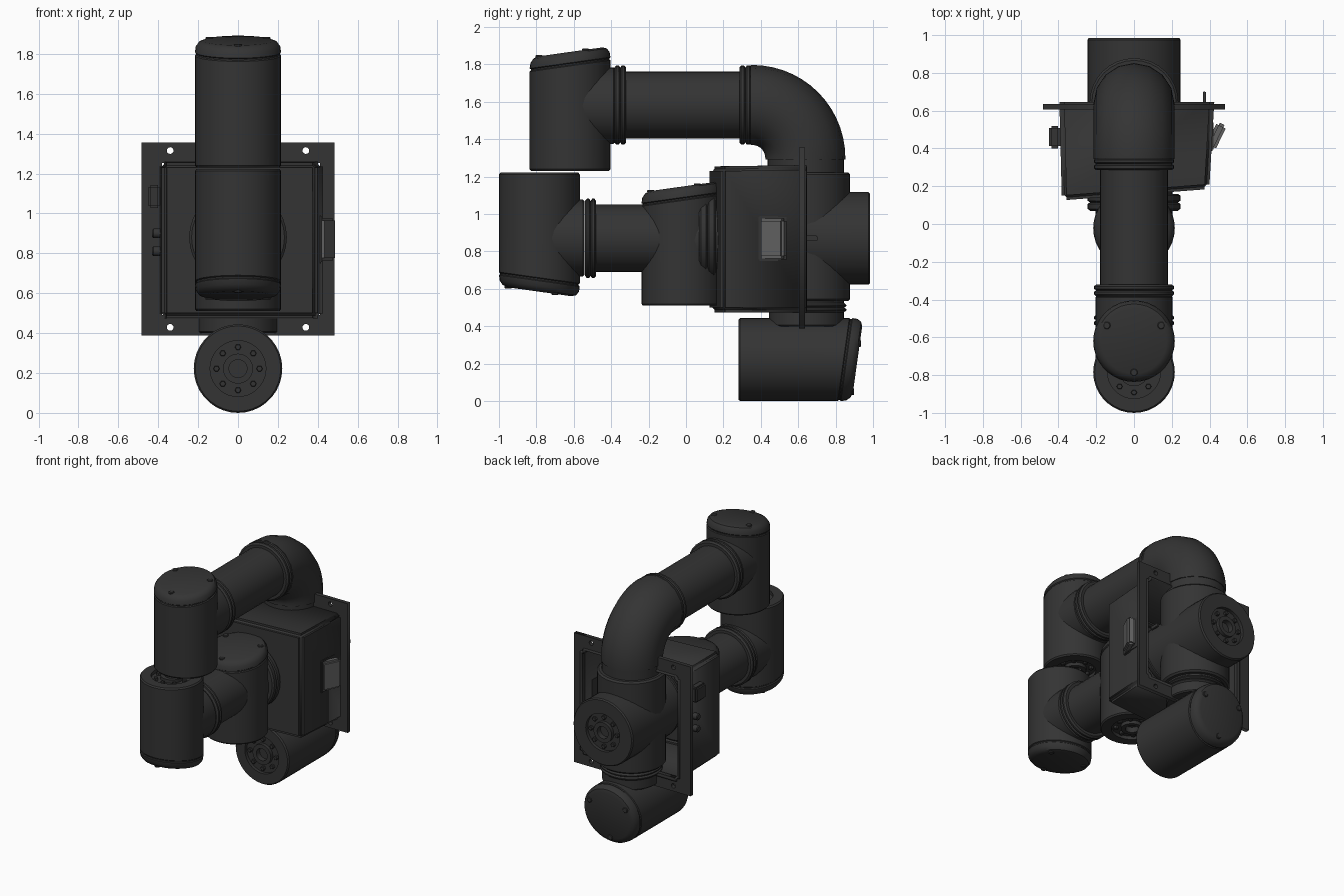
import bpy, bmesh, math
from mathutils import Vector, Matrix

if "Cube" in bpy.data.objects:
    bpy.data.objects.remove(bpy.data.objects["Cube"])

X, Y, Z = Vector((1, 0, 0)), Vector((0, 1, 0)), Vector((0, 0, 1))


def material(name, value):
    m = bpy.data.materials.new(name)
    m.use_nodes = True
    color = (value, value, value, 1)
    m.diffuse_color = color
    bsdf = m.node_tree.nodes["Principled BSDF"]
    bsdf.inputs["Base Color"].default_value = color
    bsdf.inputs["Roughness"].default_value = 0.7
    return m


CHARCOAL = material("charcoal", 0.034)
GREY = material("plug grey", 0.12)


def smooth(obj, angle=35):
    bpy.ops.object.select_all(action='DESELECT')
    obj.select_set(True)
    bpy.context.view_layer.objects.active = obj
    bpy.ops.object.shade_smooth_by_angle(angle=math.radians(angle))


def finish(name, bm, mat=CHARCOAL):
    bmesh.ops.recalc_face_normals(bm, faces=bm.faces)
    mesh = bpy.data.meshes.new(name)
    bm.to_mesh(mesh)
    bm.free()
    mesh.materials.append(mat)
    obj = bpy.data.objects.new(name, mesh)
    bpy.context.collection.objects.link(obj)
    smooth(obj)
    return obj


def lathe(name, base, axis, profile, slant=None, n=32):
    """Turn (radius, height, slope) points about an axis; slope tilts that ring."""
    base = Vector(base)
    u = slant or (X if abs(axis.x) < 0.5 else Y)
    v = axis.cross(u)
    bm = bmesh.new()
    rings = []
    for r, h, s in profile:
        ring = []
        for i in range(n):
            a = math.tau * i / n
            rim = u * math.cos(a) * r + v * math.sin(a) * r
            ring.append(bm.verts.new(base + rim + axis * (h + s * r * math.cos(a))))
        rings.append(ring)
    for low, high in zip(rings, rings[1:]):
        for i in range(n):
            j = (i + 1) % n
            bm.faces.new((low[i], low[j], high[j], high[i]))
    bm.faces.new(rings[0])
    bm.faces.new(rings[-1])
    return finish(name, bm)


def tube(name, base, axis, radius, length, edge=0.008, n=32):
    return lathe(name, base, axis, [(radius - edge, 0, 0), (radius, edge, 0),
                 (radius, length - edge, 0), (radius - edge, length, 0)], n=n)


def collar(name, base, axis, radius, length):
    """Clamp ring with a groove round its middle."""
    g, m = radius - 0.012, length / 2
    lathe(name, base, axis, [(g, 0, 0), (radius, 0.01, 0), (radius, m - 0.008, 0),
          (g, m, 0), (radius, m + 0.008, 0), (radius, length - 0.01, 0), (g, length, 0)])


def joint(name, base, axis, branch, radius=0.216, length=0.637, branch_length=0.24):
    """Motor housing: recessed bolt face, slanted rounded lid, side branch."""
    base, s = Vector(base), 0.14
    top = length
    lathe(name + "_housing", base, axis, [
        (0.045, 0.04, 0), (0.045, 0, 0), (0.075, 0, 0), (0.075, 0.025, 0),
        (0.14, 0.025, 0), (0.14, 0, 0), (radius - 0.008, 0, 0), (radius, 0.01, 0),
        (radius, top - 0.075, s), (radius - 0.006, top - 0.07, s),
        (radius - 0.006, top - 0.063, s), (radius, top - 0.058, s),
        (radius * 0.98, top - 0.03, s), (radius * 0.91, top - 0.009, s),
        (radius * 0.8, top, s)], slant=branch, n=36)
    side = axis.cross(branch)
    # bolts in the recess
    for i in range(8):
        a = math.tau * i / 8
        spot = base + (branch * math.cos(a) + side * math.sin(a)) * 0.108
        tube(f"{name}_bolt_{i + 1}", spot + axis * 0.005, axis, 0.016, 0.03, 0.003, 6)
    # lid screws
    for i in range(3):
        a = math.tau * i / 3 + math.pi
        rim = (branch * math.cos(a) + side * math.sin(a)) * radius * 0.77
        lift = length + s * rim.dot(branch) - 0.01
        tube(f"{name}_lid_screw_{i + 1}", base + rim + axis * lift, axis, 0.02, 0.016, 0.004, 10)
    if branch_length:
        tube(name + "_branch", base + axis * 0.35, branch, 0.205, branch_length)


def box(name, center, size, mat=CHARCOAL, bevel=0.01, turn=0):
    bm = bmesh.new()
    bmesh.ops.create_cube(bm, size=1, matrix=Matrix.Translation(center)
                          @ Matrix.Rotation(turn, 4, 'Z') @ Matrix.Diagonal((*size, 1)))
    bmesh.ops.bevel(bm, geom=bm.edges[:], offset=bevel, segments=2, affect='EDGES')
    return finish(name, bm, mat)


def curve(name, splines, **settings):
    """Curve of poly splines turned into a mesh."""
    data = bpy.data.curves.new(name, 'CURVE')
    for key, value in settings.items():
        setattr(data, key, value)
    for points, cyclic in splines:
        sp = data.splines.new('POLY')
        sp.points.add(len(points) - 1)
        for p, co in zip(sp.points, points):
            p.co = (*co, 1)
        sp.use_cyclic_u = cyclic
    data.materials.append(CHARCOAL)
    obj = bpy.data.objects.new(name, data)
    bpy.context.collection.objects.link(obj)
    bpy.ops.object.select_all(action='DESELECT')
    obj.select_set(True)
    bpy.context.view_layer.objects.active = obj
    bpy.ops.object.convert(target='MESH')
    obj = bpy.context.view_layer.objects.active
    obj.name = name
    return obj


# Motor joints
joint("upper_wrist", (0, -0.62, 1.23), Z, Y)
joint("front_wrist", (0, -0.784, 1.222), -Z, Y)
joint("middle_joint", (0, -0.022, 0.51), Z, Y, branch_length=0.2)
joint("lower_joint", (0, 0.28, 0.222), Y, Z, radius=0.222, branch_length=0)
joint("shoulder", (0, 0.985, 0.87), -Y, Z, radius=0.247, branch_length=0)

# Upper arm and its clamp rings
tube("upper_arm", (0, -0.35, 1.583), Y, 0.18, 0.67)
collar("upper_arm_front_ring", (0, -0.383, 1.583), Y, 0.212, 0.063)
collar("upper_arm_rear_ring", (0, 0.285, 1.583), Y, 0.212, 0.065)

# Elbow bend
arc = []
for i in range(15):
    a = math.pi / 2 * i / 14
    arc.append((0, 0.355 + 0.283 * math.sin(a), 1.3 + 0.283 * math.cos(a)))
elbow = curve("elbow", [([(0, 0.345, 1.583)] + arc + [(0, 0.638, 1.292)], False)],
              dimensions='3D', bevel_depth=0.214, bevel_resolution=6, use_fill_caps=True)
smooth(elbow)

# Shoulder column, neck rings
tube("elbow_neck", (0, 0.64, 1.2), Z, 0.205, 0.1)
tube("shoulder_column", (0, 0.643, 0.535), Z, 0.235, 0.688, 0.012)
tube("lower_neck", (0, 0.645, 0.4), Z, 0.2, 0.15)
collar("lower_neck_ring", (0, 0.645, 0.475), Z, 0.212, 0.05)

# Forearm
tube("forearm", (0, -0.5, 0.87), Y, 0.18, 0.45)
collar("forearm_ring", (0, -0.54, 0.87), Y, 0.212, 0.06)
collar("middle_joint_flange", (0, 0.07, 0.88), Y, 0.245, 0.09)

# Control box: bevelled flared shell, open at the back
bm = bmesh.new()
bmesh.ops.create_cube(bm, size=1)
for v in bm.verts:
    right, back, up = v.co.x > 0, v.co.y > 0, v.co.z > 0
    if back:
        v.co = (0.425 if right else -0.395, 0.645, 1.262 if up else 0.472)
    else:
        v.co = (0.398 if right else -0.382, 0.185 if right else 0.125, 1.255 if up else 0.475)
bm.faces.ensure_lookup_table()
rear = max(bm.faces, key=lambda f: f.calc_center_median().y)
bmesh.ops.delete(bm, geom=[rear], context='FACES_ONLY')
solid_edges = [e for e in bm.edges if not e.is_boundary]
bmesh.ops.bevel(bm, geom=solid_edges, offset=0.025, segments=3, affect='EDGES')
shell = finish("control_box", bm)
mod = shell.modifiers.new("wall", 'SOLIDIFY')
mod.thickness, mod.offset = 0.018, -1

# Mounting flange with corner holes
def rectangle(w, h):
    return [(-w, -h, 0), (w, -h, 0), (w, h, 0), (-w, h, 0)]

shapes = [(rectangle(0.483, 0.483), True),
          ([(x + 0.015, y, 0) for x, y, _ in rectangle(0.395, 0.38)], True)]
for sx in (-1, 1):
    for sy in (-1, 1):
        shapes.append(([(sx * 0.34 + 0.017 * math.cos(math.tau * k / 12),
                         sy * 0.443 + 0.017 * math.sin(math.tau * k / 12), 0)
                        for k in range(12)], True))
flange = curve("mounting_flange", shapes, dimensions='2D', fill_mode='BOTH', extrude=0.015)
flange.location = (0, 0.62, 0.872)
flange.rotation_euler.x = math.pi / 2

# Side plug, connector and knobs
box("side_plug", (0.435, 0.465, 0.87), (0.055, 0.145, 0.215), GREY, 0.014, -0.45)
box("side_plug_base", (0.412, 0.465, 0.87), (0.02, 0.155, 0.24), CHARCOAL, 0.006)
box("side_connector", (-0.42, 0.46, 1.085), (0.06, 0.12, 0.115), CHARCOAL, 0.012)
for i, z in enumerate((0.81, 0.9)):
    tube(f"side_knob_{i + 1}", (-0.38, 0.46, z), -X, 0.024, 0.05, 0.006, 12)
box("rear_latch_post", (0.372, 0.665, 0.87), (0.016, 0.075, 0.03), CHARCOAL, 0.004)
